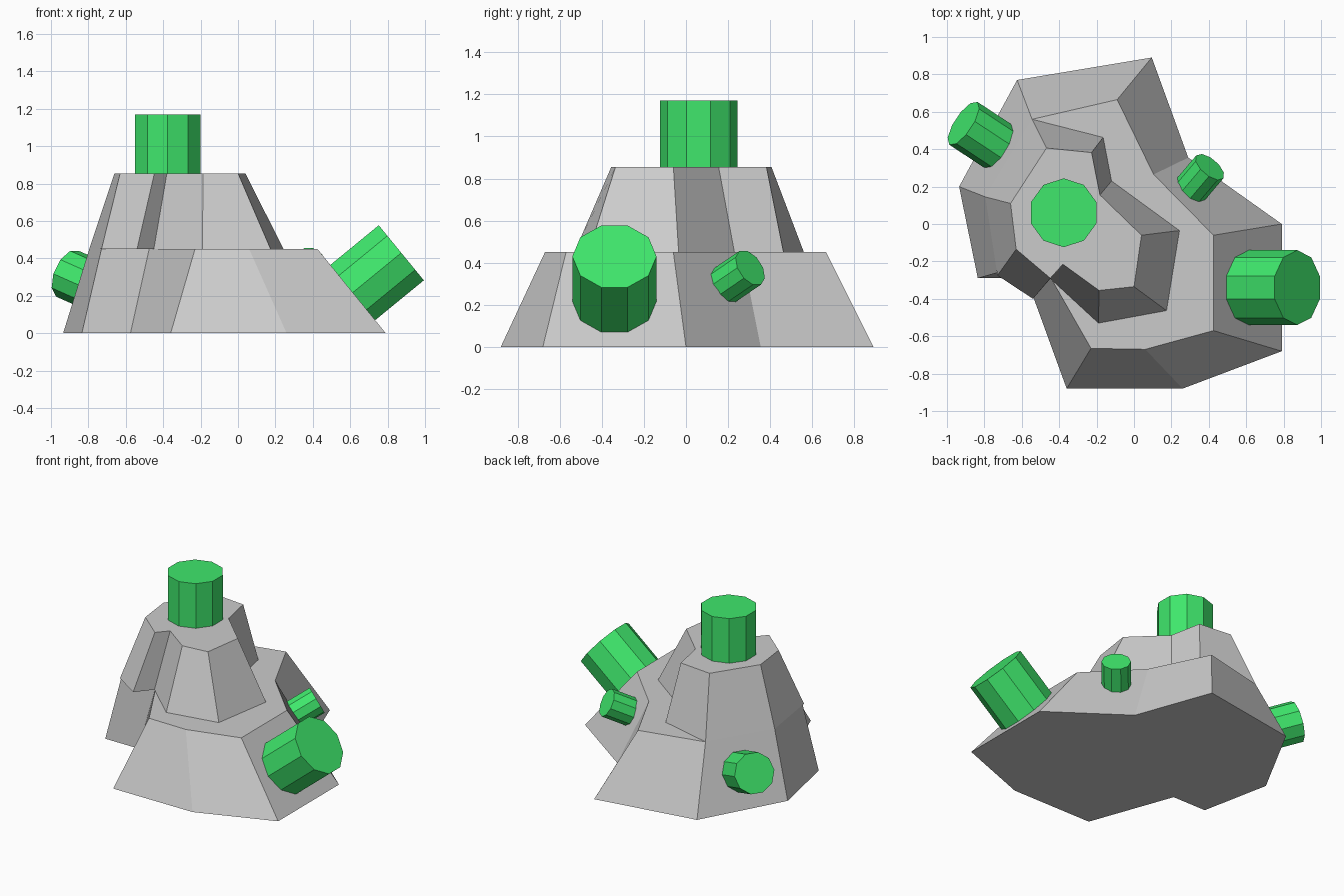
import bpy
from math import cos, sin, pi
from mathutils import Vector

if "Cube" in bpy.data.objects:
    bpy.data.objects.remove(bpy.data.objects["Cube"])


def make_object(name, verts, faces, mat=None):
    mesh = bpy.data.meshes.new(name)
    mesh.from_pydata(verts, [], faces)
    mesh.update()
    obj = bpy.data.objects.new(name, mesh)
    bpy.context.collection.objects.link(obj)
    if mat:
        mesh.materials.append(mat)
    return obj


def bridge(name, bottom, top, mat=None):
    """Closed solid between two matching counter-clockwise rings."""
    n = len(bottom)
    faces = [(i, (i + 1) % n, n + (i + 1) % n, n + i) for i in range(n)]
    faces += [tuple(reversed(range(n))), tuple(range(n, 2 * n))]
    return make_object(name, bottom + top, faces, mat)


def tier(name, z0, z1, outline0, outline1):
    return bridge(name, [(x, y, z0) for x, y in outline0],
                  [(x, y, z1) for x, y in outline1])


def stub(name, start, end, radius, mat, sides=10):
    """Ten-sided cylinder between two points, with corners on its level axis."""
    a, b = Vector(start), Vector(end)
    d = (b - a).normalized()
    u = Vector((0, 0, 1)).cross(d)
    u = u.normalized() if u.length > 0.01 else Vector((0, 1, 0))
    v = d.cross(u)
    ring = [radius * (u * cos(2 * pi * i / sides) + v * sin(2 * pi * i / sides))
            for i in range(sides)]
    return bridge(name, [a + r for r in ring], [b + r for r in ring], mat)


green = bpy.data.materials.new("green")
green.diffuse_color = (0.05, 0.8, 0.15, 1)
green.use_nodes = True
green.node_tree.nodes["Principled BSDF"].inputs["Base Color"].default_value = green.diffuse_color

# Rock: two tapering tiers
tier("lower_rock", 0, 0.45,
     [(0.095, 0.89), (-0.625, 0.77), (-0.935, 0.20), (-0.835, -0.29), (-0.575, -0.29),
      (-0.36, -0.88), (0.26, -0.88), (0.79, -0.68), (0.79, 0.0), (0.29, 0.355)],
     [(-0.09, 0.665), (-0.545, 0.56), (-0.795, 0.145), (-0.73, -0.26), (-0.475, -0.235),
      (-0.23, -0.665), (0.06, -0.67), (0.425, -0.57), (0.425, -0.06), (0.105, 0.265)])
tier("upper_rock", 0.45, 0.855,
     [(-0.165, 0.463), (-0.545, 0.56), (-0.795, 0.145), (-0.73, -0.275), (-0.54, -0.40),
      (-0.45, -0.29), (-0.19, -0.53), (0.174, -0.463), (0.243, -0.035), (-0.12, 0.23)],
     [(-0.227, 0.382), (-0.468, 0.406), (-0.66, 0.11), (-0.63, -0.135), (-0.447, -0.29),
      (-0.38, -0.215), (-0.187, -0.355), (0.0, -0.335), (0.04, -0.06), (-0.182, 0.155)])

# Green stubs growing out of the rock faces
stub("top_stub", (-0.376, 0.06, 0.855), (-0.376, 0.06, 1.17), 0.184, green)
stub("right_stub", (0.613, -0.34, 0.217), (0.873, -0.34, 0.43), 0.2, green)
stub("left_stub", (-0.725, 0.415, 0.235), (-0.912, 0.538, 0.318), 0.137, green)
stub("back_stub", (0.298, 0.179, 0.29), (0.405, 0.305, 0.376), 0.095, green)
